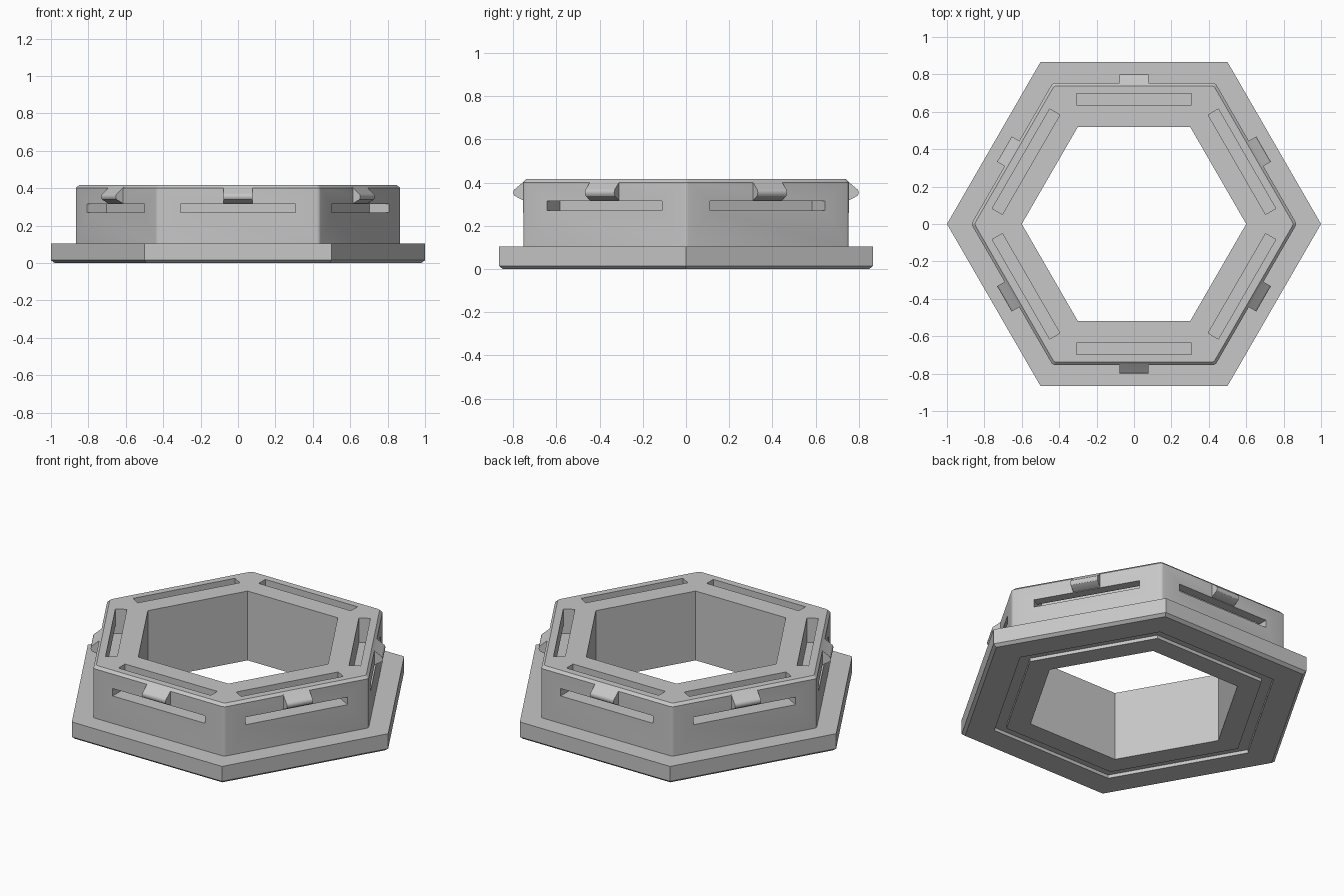
import bpy, bmesh, math
from mathutils import Matrix, Vector

default = bpy.data.objects.get("Cube")
if default:
    bpy.data.objects.remove(default, do_unlink=True)

grey = bpy.data.materials.new("light grey plastic")
grey.use_nodes = True
colour = (0.57, 0.57, 0.57, 1)
grey.diffuse_color = colour
grey.node_tree.nodes["Principled BSDF"].inputs["Base Color"].default_value = colour


def make_object(name, bm):
    bmesh.ops.recalc_face_normals(bm, faces=bm.faces)
    mesh = bpy.data.meshes.new(name)
    bm.to_mesh(mesh)
    bm.free()
    mesh.materials.append(grey)
    obj = bpy.data.objects.new(name, mesh)
    bpy.context.collection.objects.link(obj)
    return obj


def smooth(obj):
    bpy.ops.object.select_all(action='DESELECT')
    obj.select_set(True)
    bpy.context.view_layer.objects.active = obj
    bpy.ops.object.shade_smooth_by_angle(angle=math.radians(30))


def extrude_profile(bm, profile, half_width, turn):
    """Extrude a (distance outward, z) profile along one side of the hexagon."""
    rot = Matrix.Rotation(turn, 3, 'Z')
    ends = [[bm.verts.new(rot @ Vector((s * half_width, -d, z))) for d, z in profile]
            for s in (-1, 1)]
    bm.faces.new(ends[0])
    bm.faces.new(ends[1])
    n = len(profile)
    for i in range(n):
        j = (i + 1) % n
        bm.faces.new((ends[0][i], ends[0][j], ends[1][j], ends[1][i]))


SIDES = [i * math.pi / 3 for i in range(6)]
WALL, TOP = 0.87, 0.417

# Hexagonal ring: flange, raised wall, open centre and groove underneath
section = [(0.6, 0), (0.74, 0), (0.74, 0.02), (0.81, 0.02), (0.81, 0),
           (0.98, 0), (1, 0.015), (1, 0.105), (WALL, 0.105),
           (WALL, 0.402), (WALL - 0.017, TOP), (0.6, TOP)]
bm = bmesh.new()
rings = [[bm.verts.new((r * math.cos(a), r * math.sin(a), z)) for a in SIDES]
         for r, z in section]
for k, ring in enumerate(rings):
    above = rings[(k + 1) % len(rings)]
    for i in range(6):
        j = (i + 1) % 6
        bm.faces.new((ring[i], ring[j], above[j], above[i]))
# Slightly rounded corners on the raised wall
corners = [bm.edges.get((rings[8][i], rings[9][i])) for i in range(6)]
corners += [bm.edges.get((rings[9][i], rings[10][i])) for i in range(6)]
bmesh.ops.bevel(bm, geom=corners, offset=0.012, segments=3, profile=0.5, affect='EDGES')
body = make_object("hexagonal_ring_body", bm)

# L-shaped slots, open at the top and on the outer face of every side
slot = [(0.635, 0.27), (0.85, 0.27), (0.85, 0.315), (0.698, 0.315),
        (0.698, 0.5), (0.635, 0.5)]
bm = bmesh.new()
for turn in SIDES:
    extrude_profile(bm, slot, 0.307, turn)
cutter = make_object("slot_cutter", bm)
cutter.hide_render = True
cut = body.modifiers.new("slots", 'BOOLEAN')
cut.operation, cut.solver, cut.object = 'DIFFERENCE', 'EXACT', cutter
bpy.context.view_layer.objects.active = body
bpy.ops.object.modifier_apply(modifier=cut.name)
bpy.data.objects.remove(cutter, do_unlink=True)
smooth(body)

# Snap clips: sloped above, rounded nose, tucked under towards the slot
clip = [(0.725, 0.408), (0.747, 0.408), (0.79, 0.372)]
for k in range(5):
    a = math.radians(40 - 20 * k)
    clip.append((0.777 + 0.023 * math.cos(a), 0.354 + 0.023 * math.sin(a)))
clip += [(0.752, 0.317), (0.725, 0.317)]
for number, turn in enumerate(SIDES, 1):
    bm = bmesh.new()
    extrude_profile(bm, clip, 0.078, turn)
    smooth(make_object(f"snap_clip_{number}", bm))
